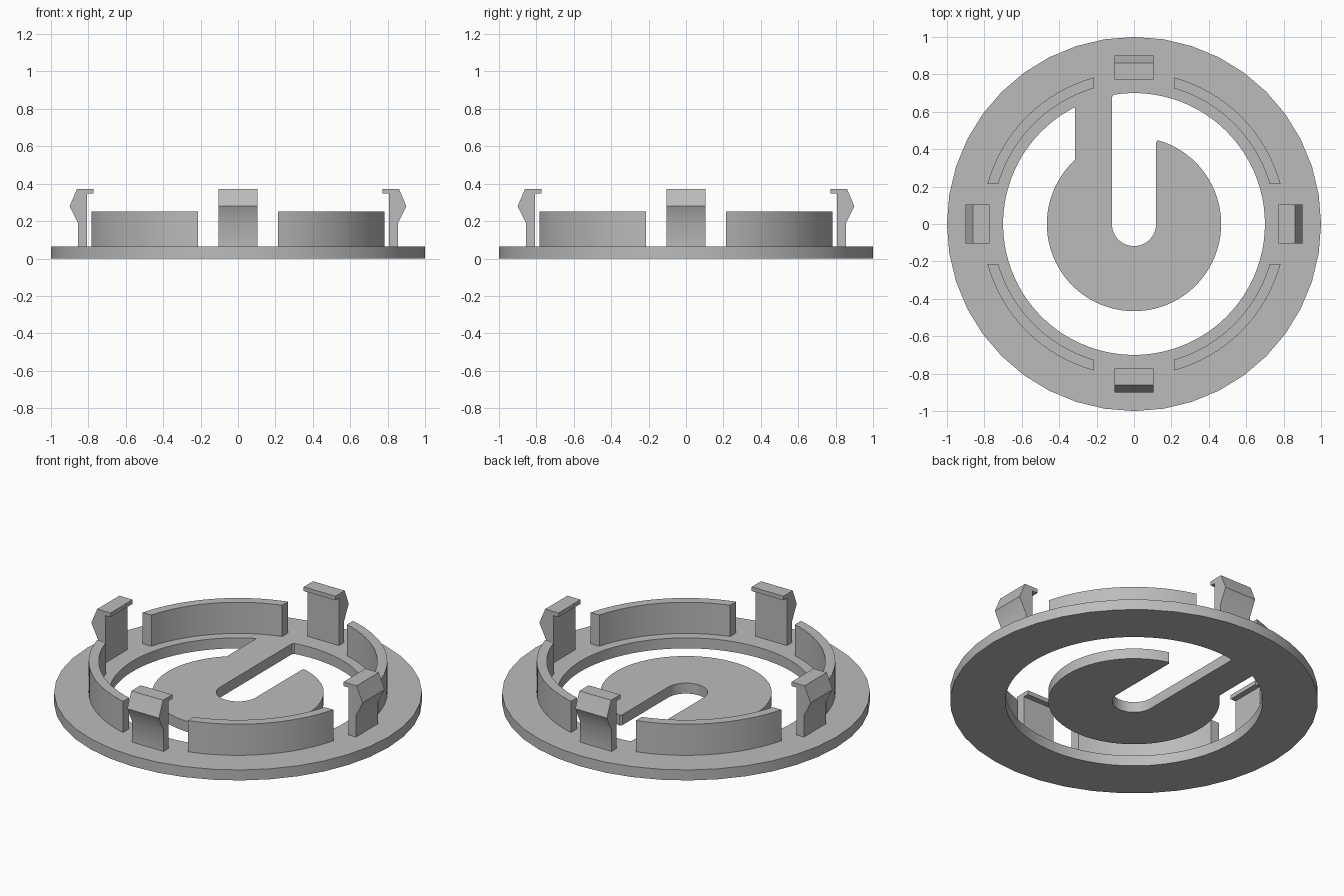
import bpy, bmesh
from math import sin, cos, asin, acos, pi, radians, sqrt
from mathutils import Matrix

cube = bpy.data.objects.get("Cube")
if cube:
    bpy.data.objects.remove(cube)

grey = bpy.data.materials.new("light_grey")
grey.use_nodes = True
GREY = (0.5, 0.5, 0.5, 1)
grey.diffuse_color = GREY
grey.node_tree.nodes["Principled BSDF"].inputs["Base Color"].default_value = GREY

PLATE = 0.063


def arc(r, a, b, n):
    """Points on a circle from angle a to angle b, both ends included."""
    return [(r * cos(a + (b - a) * i / n), r * sin(a + (b - a) * i / n))
            for i in range(n + 1)]


def prism(name, loops, height, matrix=Matrix()):
    """Fill flat loops (outer first, then holes) and extrude them up."""
    bm = bmesh.new()
    for pts in loops:
        vs = [bm.verts.new((x, y, 0)) for x, y in pts]
        for i, v in enumerate(vs):
            bm.edges.new((v, vs[i - 1]))
    bmesh.ops.triangle_fill(bm, edges=bm.edges[:], use_beauty=True)
    ext = bmesh.ops.extrude_face_region(bm, geom=bm.faces[:])
    top = [g for g in ext["geom"] if isinstance(g, bmesh.types.BMVert)]
    bmesh.ops.translate(bm, verts=top, vec=(0, 0, height))
    bmesh.ops.recalc_face_normals(bm, faces=bm.faces[:])
    # Merge the flat triangles back into clean caps
    bmesh.ops.dissolve_limit(bm, angle_limit=radians(0.5),
                             verts=bm.verts[:], edges=bm.edges[:])
    mesh = bpy.data.meshes.new(name)
    bm.to_mesh(mesh)
    bm.free()
    mesh.transform(matrix)
    mesh.materials.append(grey)
    obj = bpy.data.objects.new(name, mesh)
    bpy.context.collection.objects.link(obj)
    bpy.ops.object.select_all(action="DESELECT")
    obj.select_set(True)
    bpy.context.view_layer.objects.active = obj
    bpy.ops.object.shade_smooth_by_angle(angle=radians(30))
    return obj


# Base plate: ring, arm and slotted disc, outlined by one winding opening
RING, DISC, SLOT, ARM = 0.70, 0.466, 0.118, 0.315
rim = arc(1, 0, 2 * pi, 40)[:-1]
opening = arc(RING, acos(-SLOT / RING) - 0.014, acos(-ARM / RING) - 2 * pi, 90)
opening += arc(DISC, acos(-ARM / DISC), 2 * pi + acos(SLOT / DISC) - 0.02, 70)
opening += [(SLOT, sqrt(DISC ** 2 - SLOT ** 2) - 0.015)]
opening += arc(SLOT, 0, -pi, 24)
opening += [(-SLOT, RING - 0.02)]
prism("base_plate", [rim, opening], PLATE)

# Four curved walls, their ends cut parallel to the axes
INNER, OUTER, GAP, WALL_TOP = 0.757, 0.812, 0.215, 0.25
outer_a, inner_a = asin(GAP / OUTER), asin(GAP / INNER)
wall = arc(OUTER, outer_a, pi / 2 - outer_a, 16)
wall += arc(INNER, pi / 2 - inner_a, inner_a, 16)

# Four snap clips: a side profile (radius, height) swept across the clip width
HALF = 0.105
clip = [(0.807, PLATE), (0.856, PLATE), (0.856, 0.19), (0.90, 0.28),
        (0.861, 0.372), (0.773, 0.372), (0.773, 0.347), (0.807, 0.347)]
upright = Matrix.Translation((0, HALF, 0)) @ Matrix.Rotation(pi / 2, 4, "X")

for i, (corner, side) in enumerate([("back_left", "left"), ("back_right", "back"),
                                    ("front_right", "right"), ("front_left", "front")]):
    turn = Matrix.Rotation(i * pi / 2, 4, "Z")
    lift = Matrix.Translation((0, 0, PLATE))
    prism(corner + "_wall", [wall], WALL_TOP - PLATE, turn @ lift)
    prism(side + "_clip", [clip], 2 * HALF, turn @ upright)
